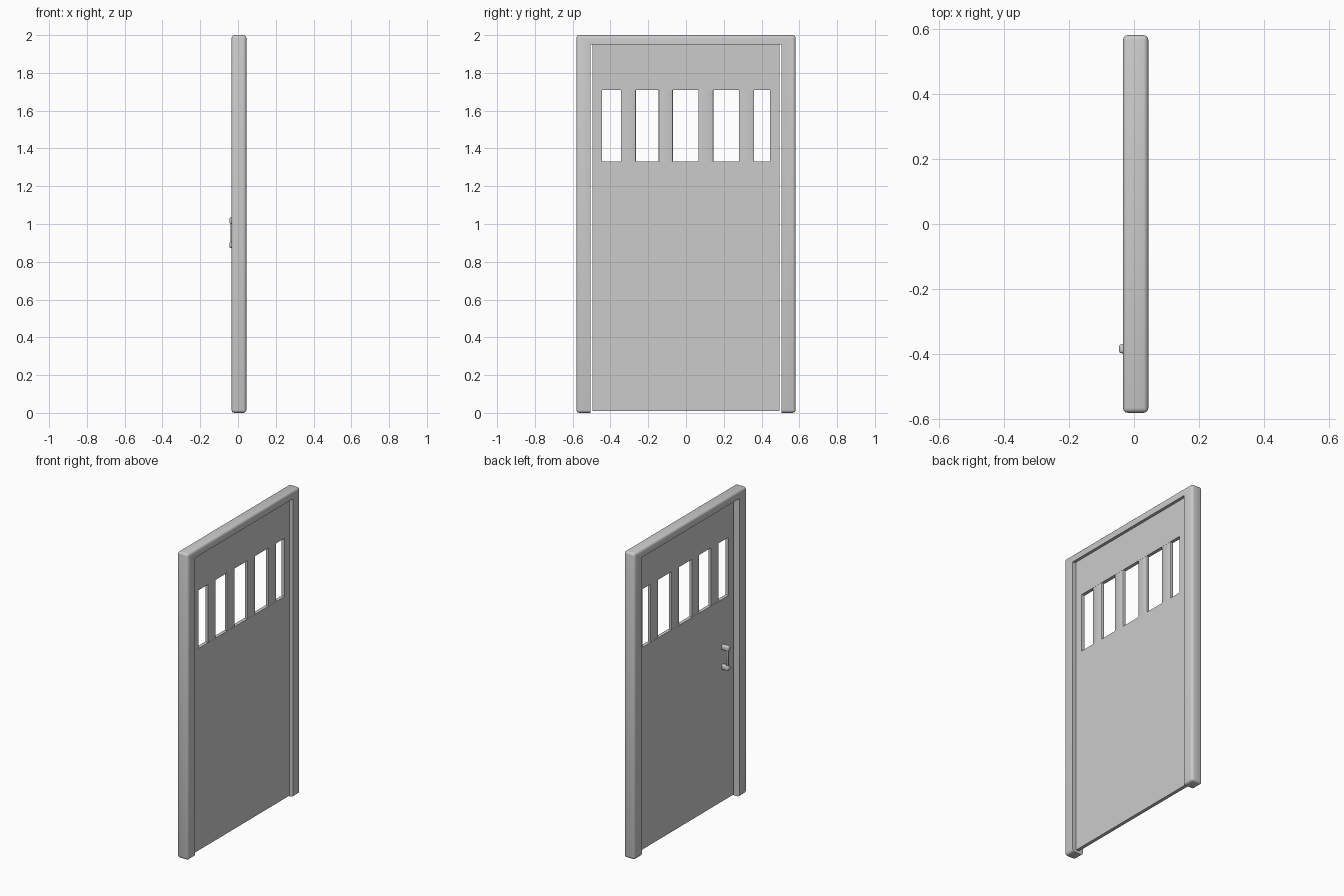
import bpy, bmesh

if "Cube" in bpy.data.objects:
    bpy.data.objects.remove(bpy.data.objects["Cube"])


def finish(bm, name):
    bmesh.ops.recalc_face_normals(bm, faces=bm.faces)
    me = bpy.data.meshes.new(name)
    bm.to_mesh(me)
    bm.free()
    ob = bpy.data.objects.new(name, me)
    bpy.context.collection.objects.link(ob)
    bpy.context.view_layer.objects.active = ob
    bpy.ops.object.select_all(action='DESELECT')
    ob.select_set(True)
    bpy.ops.object.shade_smooth_by_angle(angle=0.6)
    return ob


def box(name, x, y, z, bevel=0.0, segments=3, edge_filter=lambda e: True):
    bm = bmesh.new()
    bmesh.ops.create_cube(bm, size=1)
    for v in bm.verts:
        v.co = [r[0] if c < 0 else r[1] for c, r in zip(v.co, (x, y, z))]
    if bevel:
        bmesh.ops.bevel(bm, geom=[e for e in bm.edges if edge_filter(e)], offset=bevel,
                        segments=segments, profile=0.5, affect='EDGES')
    return finish(bm, name)


def extrude_profile(bm, pts, x0, x1):
    face = bm.faces.new([bm.verts.new((x0, y, z)) for y, z in pts])
    res = bmesh.ops.extrude_face_region(bm, geom=[face])
    for v in res["geom"]:
        if isinstance(v, bmesh.types.BMVert):
            v.co.x = x1


# Door frame: inverted U with rounded outer edges and feet
OUT, INN, HEAD = 0.58, 0.505, 1.95
bm = bmesh.new()
extrude_profile(bm, [(-OUT, 0), (-OUT, 2), (OUT, 2), (OUT, 0),
                     (INN, 0), (INN, HEAD), (-INN, HEAD), (-INN, 0)], -0.034, 0.044)
outer = [e for e in bm.edges if any(abs(v.co.y) > INN + 0.01 for v in e.verts)]
bmesh.ops.bevel(bm, geom=outer, offset=0.015, segments=3, profile=0.5, affect='EDGES')
finish(bm, "door_frame")

# Door panel: a flat ring around the window opening
PX = (0.003, 0.025)
W, Z0, Z1 = 0.445, 1.33, 1.71
bm = bmesh.new()
rings = []
for x in PX:
    outer = [bm.verts.new((x, y, z)) for y, z in
             ((-0.495, 0.01), (0.495, 0.01), (0.495, 1.952), (-0.495, 1.952))]
    inner = [bm.verts.new((x, y, z)) for y, z in ((-W, Z0), (W, Z0), (W, Z1), (-W, Z1))]
    rings.append((outer, inner))
(oa, ia), (ob_, ib) = rings
for i in range(4):
    j = (i + 1) % 4
    for p, q in ((oa, ia), (ob_, ib), (oa, ob_), (ia, ib)):
        bm.faces.new((p[i], p[j], q[j], q[i]))
finish(bm, "door_panel")

# Upright window bars
for i, (a, b) in enumerate(((-0.345, -0.265), (-0.145, -0.07), (0.065, 0.145), (0.28, 0.36))):
    box(f"window_bar_{i + 1}", (0.004, 0.024), (a, b), (Z0 - 0.002, Z1 + 0.002), 0.004, 2,
        lambda e: abs(e.verts[0].co.z - e.verts[1].co.z) > 0.1)

# Pull handle: two rounded mounts and a grip
for name, z in (("lower", 0.89), ("upper", 1.018)):
    box(f"handle_mount_{name}", (-0.046, 0.006), (-0.397, -0.369), (z - 0.016, z + 0.016), 0.008)
box("handle_grip", (-0.041, -0.023), (-0.391, -0.375), (0.89, 1.018), 0.005, 2)
